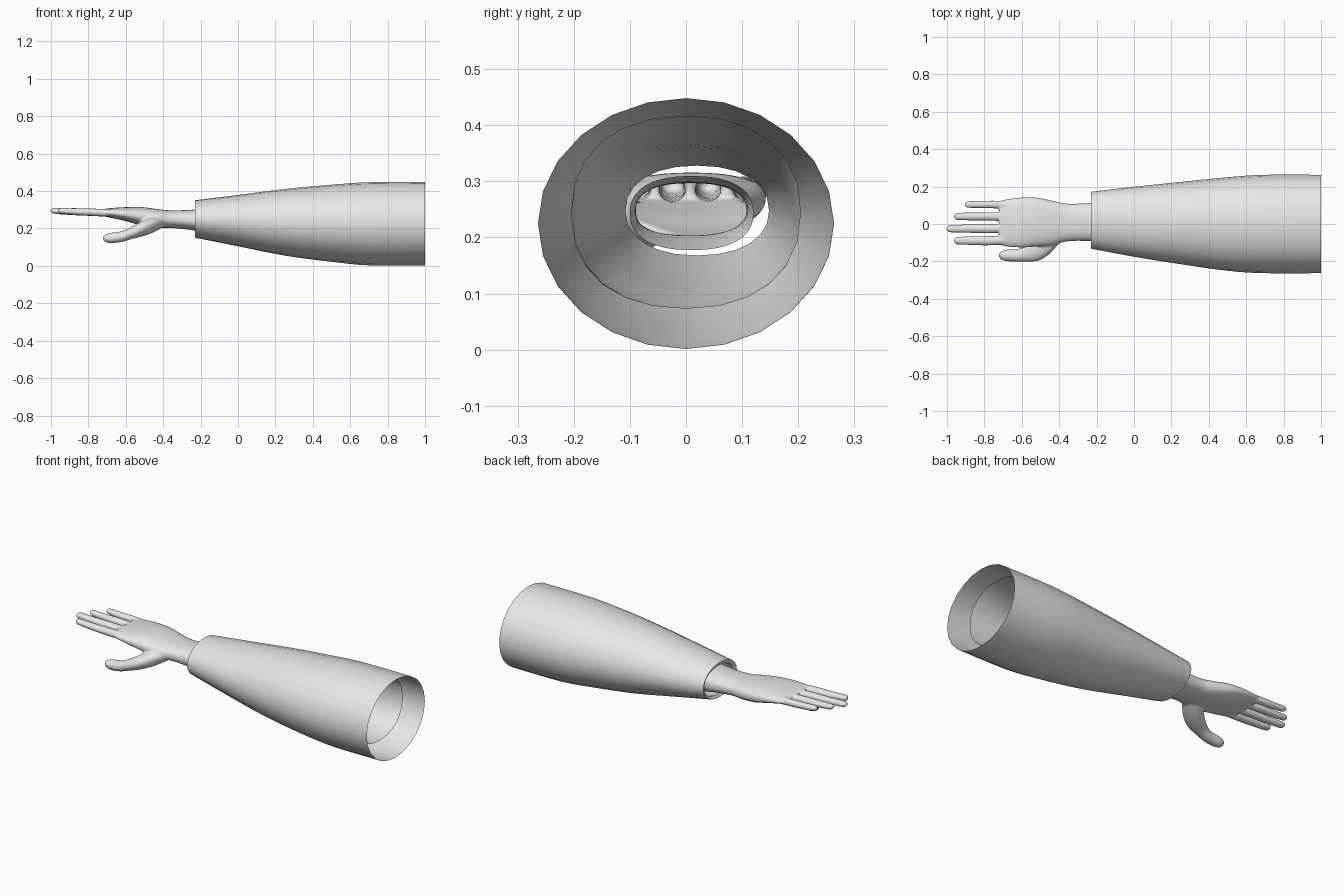
import bpy, bmesh, math

if "Cube" in bpy.data.objects:
    bpy.data.objects.remove(bpy.data.objects["Cube"], do_unlink=True)

grey = bpy.data.materials.new("plain light grey")
grey.use_nodes = True
grey.diffuse_color = (0.8, 0.8, 0.8, 1)
grey.node_tree.nodes["Principled BSDF"].inputs["Base Color"].default_value = grey.diffuse_color


def spline(sections, steps):
    """Smooth interpolation through (x, y, z, half width, half height) sections."""
    out = []
    for i in range(len(sections) - 1):
        p = [sections[max(0, min(len(sections) - 1, i + k))] for k in (-1, 0, 1, 2)]
        for s in range(steps):
            t = s / steps
            out.append([b + t * (c - a) / 2
                        + t * t * (a - 2.5 * b + 2 * c - d / 2)
                        + t ** 3 * (1.5 * (b - c) + (d - a) / 2)
                        for a, b, c, d in zip(*p)])
    return out + [list(sections[-1])]


def loft(bm, sections, sides=24, steps=4, square=1.0, caps=True):
    """Skin a row of elliptical sections running along x."""
    rings = []
    for x, y, z, ry, rz in spline(sections, steps):
        ring = []
        for k in range(sides):
            a = math.tau * k / sides
            c, s = math.cos(a), math.sin(a)
            ring.append(bm.verts.new((
                x, y + ry * math.copysign(abs(c) ** square, c),
                z + rz * math.copysign(abs(s) ** square, s))))
        rings.append(ring)
    for r0, r1 in zip(rings, rings[1:]):
        for k in range(sides):
            n = (k + 1) % sides
            bm.faces.new((r0[k], r0[n], r1[n], r1[k]))
    if caps:
        bm.faces.new(rings[0])
        bm.faces.new(rings[-1])
    return rings


def make_object(name, bm, angle=50):
    bmesh.ops.recalc_face_normals(bm, faces=bm.faces)
    mesh = bpy.data.meshes.new(name)
    bm.to_mesh(mesh)
    bm.free()
    mesh.materials.append(grey)
    obj = bpy.data.objects.new(name, mesh)
    bpy.context.collection.objects.link(obj)
    bpy.ops.object.select_all(action="DESELECT")
    obj.select_set(True)
    bpy.context.view_layer.objects.active = obj
    bpy.ops.object.shade_smooth_by_angle(angle=math.radians(angle))
    return obj


# Sleeve: flared outer tube folded over at the cuff
bm = bmesh.new()
outer = loft(bm, [
    (1.0, 0, .225, .263, .223),
    (.7, 0, .225, .263, .222),
    (.5, 0, .228, .25, .206),
    (.25, .005, .233, .22, .178),
    (0, .012, .242, .187, .137),
    (-.23, .02, .251, .152, .1)], caps=False)

# Lining: narrower tube inside, stopping short of the elbow end
lining = loft(bm, [
    (.9, 0, .245, .205, .172),
    (.55, 0, .225, .197, .148),
    (.25, .008, .23, .172, .125),
    (0, .015, .238, .145, .105),
    (-.22, .02, .248, .128, .08)], square=.9, caps=False)
for k in range(24):
    n = (k + 1) % 24
    bm.faces.new((outer[-1][k], outer[-1][n], lining[-1][n], lining[-1][k]))
make_object("sleeve", bm)

# Palm and wrist
bm = bmesh.new()
loft(bm, [
    (-.14, .01, .243, .113, .069),
    (-.25, .01, .246, .101, .054),
    (-.36, .008, .25, .101, .047),
    (-.43, .005, .254, .118, .05),
    (-.52, .01, .266, .131, .049),
    (-.6, .008, .277, .134, .037),
    (-.68, .006, .283, .127, .026),
    (-.72, .006, .285, .116, .019)], sides=40, square=.85)

# Fingers: (side position, tip, half width)
for y, tip, r in [(.104, -.905, .021), (.04, -.963, .023),
                  (-.025, -1.003, .024), (-.089, -.963, .025)]:
    span = -.62 - tip
    loft(bm, [
        (-.62, y * .9, .28, r, .022),
        (-.62 - span * .4, y, .286, r, .02),
        (-.62 - span * .7, y, .289, r * .95, .018),
        (tip + .022, y, .294, r * .85, .016),
        (tip + .007, y, .295, r * .6, .012),
        (tip, y, .295, r * .25, .005)], sides=20)

# Thumb
loft(bm, [
    (-.38, -.03, .248, .05, .03),
    (-.45, -.09, .222, .068, .042),
    (-.51, -.13, .2, .066, .042),
    (-.57, -.157, .176, .044, .033),
    (-.62, -.167, .157, .034, .029),
    (-.68, -.168, .149, .031, .028),
    (-.71, -.168, .148, .022, .02),
    (-.722, -.168, .148, .008, .008)])
hand = make_object("hand", bm)

# Fuse the hand parts into one soft skin
fuse = hand.modifiers.new("fuse", "REMESH")
fuse.mode = "VOXEL"
fuse.voxel_size = .006
soften = hand.modifiers.new("soften", "SMOOTH")
soften.factor = .5
soften.iterations = 5
skin = bpy.data.meshes.new_from_object(
    hand.evaluated_get(bpy.context.evaluated_depsgraph_get()))
hand.modifiers.clear()

# Leave the wrist end open inside the sleeve
bm = bmesh.new()
bm.from_mesh(skin)
bmesh.ops.bisect_plane(bm, geom=bm.verts[:] + bm.edges[:] + bm.faces[:],
                       plane_co=(-.16, 0, 0), plane_no=(1, 0, 0), clear_outer=True)
for f in bm.faces:
    f.smooth = True
    f.material_index = 0
bm.to_mesh(skin)
bm.free()
hand.data = skin
if not skin.materials:
    skin.materials.append(grey)
